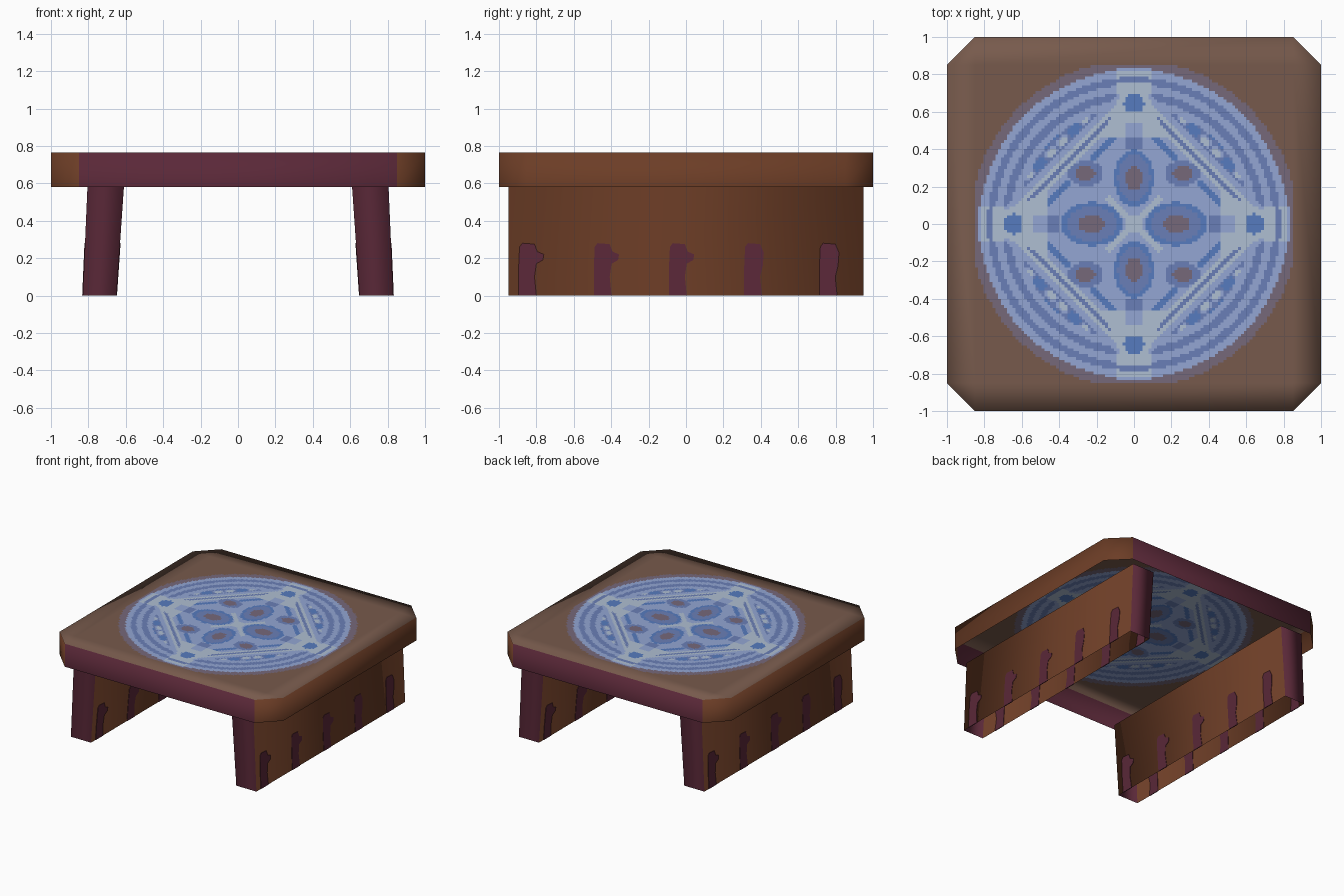
import bpy, bmesh, math

if "Cube" in bpy.data.objects:
    bpy.data.objects.remove(bpy.data.objects["Cube"])

def material(name, hexcode):
    rgb = [int(hexcode[i:i + 2], 16) / 255 for i in (0, 2, 4)]
    lin = [c / 12.92 if c <= 0.04045 else ((c + 0.055) / 1.055) ** 2.4 for c in rgb]
    m = bpy.data.materials.new(name)
    m.diffuse_color = (*lin, 1)
    m.use_nodes = True
    m.node_tree.nodes["Principled BSDF"].inputs["Base Color"].default_value = m.diffuse_color
    return m

SIDE = material("warm brown", "6c3d26")
PURPLE = material("dark plum", "5a2838")
TOP = material("faded brown", "775a4c")
MAUVE = material("mauve grey", "76687a")
SLATE = material("slate blue", "6a7fb7")
PERI = material("periwinkle", "93a6d3")
LIGHT = material("pale blue grey", "afbfd2")
STRONG = material("strong blue", "567bbf")

def make(name, verts, faces, mats, idx, smooth=True):
    me = bpy.data.meshes.new(name)
    me.from_pydata(verts, [], faces)
    for m in mats:
        me.materials.append(m)
    for p, i in zip(me.polygons, idx):
        p.material_index = i
        p.use_smooth = smooth
    ob = bpy.data.objects.new(name, me)
    bpy.context.collection.objects.link(ob)
    return ob

Z0, Z1, C = 0.58, 0.766, 0.85

# Table rim: open shell with cut corners and a border around the medallion panel
outer = [(-C, -1), (C, -1), (1, -C), (1, C), (C, 1), (-C, 1), (-1, C), (-1, -C)]
inner = [(-C, -C), (C, -C), (C, C), (-C, C)]
verts = ([(x, y, Z0) for x, y in outer] + [(x, y, Z1) for x, y in outer]
         + [(x, y, Z1) for x, y in inner])
faces, idx = [], []
for i in range(8):
    j = (i + 1) % 8
    faces.append((i, j, 8 + j, 8 + i))
    idx.append(1 if i in (0, 4) else 0)          # plum on front and back
for k in range(4):
    a, b = 2 * k, 2 * k + 1
    n = (k + 1) % 4
    faces.append((8 + a, 8 + b, 16 + n, 16 + k))
    faces.append((8 + b, 8 + (b + 1) % 8, 16 + n))
    idx += [2, 2]
make("table_rim", verts, faces, [SIDE, PURPLE, TOP], idx)

# Medallion panel: fine grid coloured by rule
PANEL = [TOP, MAUVE, SLATE, PERI, LIGHT, STRONG]

def inside(x, y, cx, cy, rx, ry):
    return math.hypot((x - cx) / rx, (y - cy) / ry)

def medallion(x, y):
    a, b = abs(x), abs(y)
    m, n, r, d = max(a, b), min(a, b), math.hypot(x, y), a + b
    tip = n < 0.1
    # outer rings
    if r > 0.875:
        return 0
    if r > 0.825:
        return 3 if tip and r < 0.835 else 1
    if r > 0.785:
        return 4 if tip else 3
    if r > 0.745:
        return 2 if r > 0.755 or not tip else 4
    if r > 0.705:
        return 4 if tip else 3
    # points of the diamond
    if inside(m, n, 0.645, 0, 0.05, 0.055) < 1:
        return 5
    if m > 0.46 and n < 0.06 + 0.45 * (0.72 - m):
        return 3 if m < 0.54 and n < 0.05 else 4
    # segments outside the diamond
    if d > 0.78:
        if r > 0.665:
            return 2
        if r > 0.625:
            return 3
        t = math.sin(26 * (m - n)) * math.sin(40 * d)
        return 4 if t > 0.6 else 5 if t < -0.1 else 2 if t < 0.25 else 3
    # diamond outline
    if d > 0.74:
        return 3
    if d > 0.70:
        return 4
    if d > 0.675:
        return 2
    if d > 0.64:
        return 4
    # inner star
    e = inside(a, b, 0.225, 0, 0.07, 0.05)
    f = inside(a, b, 0, 0.245, 0.045, 0.065)
    g = inside(a, b, 0.26, 0.27, 0.055, 0.04)
    if min(e, f, g) < 1:
        return 1
    if r < 0.04:
        return 4
    if min(e, f) < 1.9 or g < 1.7:
        return 2
    if e < 2.35 or f < 2.35:
        return 5
    if abs(a - b) < 0.02 and r < 0.2:
        return 4
    if d > 0.55 and m - n > 0.12:
        return 5 if d < 0.6 else 3
    if m > 0.40:
        return 2 if n < 0.05 else 3
    return 3

N = 110
S = 2 * C / N
verts = [(-C + i * S, -C + j * S, Z1) for j in range(N + 1) for i in range(N + 1)]
faces, idx = [], []
for j in range(N):
    for i in range(N):
        v = j * (N + 1) + i
        faces.append((v, v + 1, v + N + 2, v + N + 1))
        idx.append(medallion(-C + (i + 0.5) * S, -C + (j + 0.5) * S))
make("medallion_panel", verts, faces, PANEL, idx)

# Slab legs: splayed open-ended shells, plum on the ends
Y = 0.95
XB, XT = (0.65, 0.83), (0.61, 0.805)

def leg(side, name):
    ring = []
    for (x0, x1), z in ((XB, 0), (XT, Z0)):
        ring += [(x0, -Y, z), (x1, -Y, z), (x1, Y, z), (x0, Y, z)]
    verts = [(side * x, side * y, z) for x, y, z in ring]
    faces = [(i, (i + 1) % 4, 4 + (i + 1) % 4, 4 + i) for i in range(4)]
    make(name, verts, faces, [SIDE, PURPLE], [1, 0, 1, 0])

# Painted drips: thin plates set through the leg walls
def drips(side, name):
    plain = [(-0.05, 0), (0.045, 0), (0.035, 0.1), (0.05, 0.16), (0.055, 0.23),
             (0.035, 0.275), (-0.03, 0.28), (-0.045, 0.26), (-0.05, 0.15)]
    bump = plain[:3] + [(0.045, 0.17), (0.08, 0.19), (0.085, 0.22), (0.05, 0.235)] + plain[5:]
    verts, faces = [], []
    for wall, flip in ((1, 1), (0, -1)):
        for k in range(5):
            shape = bump if k < 3 else plain
            base, n = len(verts), len(shape)
            for off in (-0.003, 0.003):
                for u, z in shape:
                    x = XB[wall] + (XT[wall] - XB[wall]) * z / Z0 + off
                    verts.append((side * x, side * flip * (u - 0.845 + 0.402 * k), z))
            faces.append(tuple(base + i for i in reversed(range(n))))
            faces.append(tuple(base + n + i for i in range(n)))
            for i in range(n):
                j = (i + 1) % n
                faces.append((base + i, base + j, base + n + j, base + n + i))
    ob = make(name, verts, faces, [PURPLE], [0] * len(faces), False)
    bm = bmesh.new()
    bm.from_mesh(ob.data)
    bmesh.ops.recalc_face_normals(bm, faces=bm.faces)
    bm.to_mesh(ob.data)
    bm.free()

for s, word in ((1, "right"), (-1, "left")):
    leg(s, word + "_leg")
    drips(s, word + "_leg_drips")
